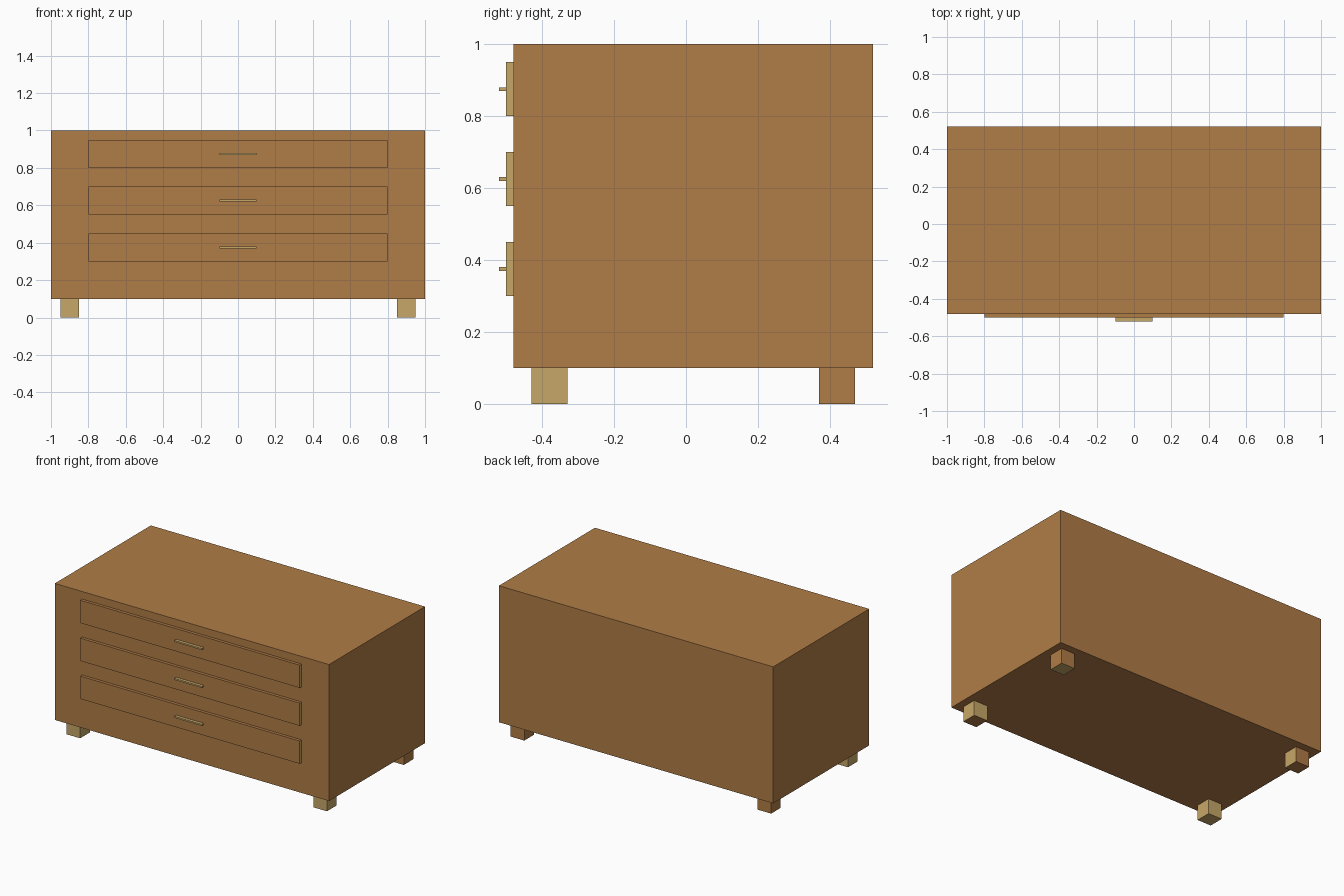
import bpy
import bmesh
from mathutils import Vector

if "Cube" in bpy.data.objects:
    bpy.data.objects.remove(bpy.data.objects["Cube"])


def material(name, rgb):
    m = bpy.data.materials.new(name)
    m.diffuse_color = (*rgb, 1)
    m.use_nodes = True
    m.node_tree.nodes["Principled BSDF"].inputs["Base Color"].default_value = m.diffuse_color
    return m


WOOD = material("warm brown wood", (0.434, 0.202, 0.063))
TAN = material("light tan wood", (0.565, 0.386, 0.138))
AXES = {"+x": (1, 0, 0), "-x": (-1, 0, 0), "+y": (0, 1, 0),
        "-y": (0, -1, 0), "+z": (0, 0, 1), "-z": (0, 0, -1)}


def box(name, lo, hi, main, other=None, other_sides=()):
    """Box between two corners; the listed sides take the other colour."""
    lo, hi = Vector(lo), Vector(hi)
    bm = bmesh.new()
    bmesh.ops.create_cube(bm, size=1)
    for v in bm.verts:
        v.co = (lo + hi) / 2 + v.co * (hi - lo)
    bm.normal_update()
    for f in bm.faces:
        if any(f.normal.dot(Vector(AXES[s])) > 0.9 for s in other_sides):
            f.material_index = 1
    mesh = bpy.data.meshes.new(name)
    bm.to_mesh(mesh)
    bm.free()
    mesh.materials.append(main)
    if other:
        mesh.materials.append(other)
    ob = bpy.data.objects.new(name, mesh)
    bpy.context.collection.objects.link(ob)
    return ob


# Cabinet body
box("cabinet_body", (-1, -0.48, 0.1), (1, 0.52, 1), WOOD)

# Drawer fronts with tan end grain, and slim tan handles
for label, z in (("bottom", 0.30), ("middle", 0.55), ("top", 0.80)):
    box(label + "_drawer", (-0.8, -0.5, z), (0.8, -0.48, z + 0.15),
        WOOD, TAN, ("+x", "-x"))
    box(label + "_handle", (-0.1, -0.52, z + 0.07), (0.1, -0.5, z + 0.08), TAN)


# Legs, each with its own mix of the two wood tones
def leg(name, x, y, main, other=None, sides=()):
    box(name, (x - 0.05, y - 0.05, 0), (x + 0.05, y + 0.05, 0.1), main, other, sides)


leg("front_left_leg", -0.9, -0.38, TAN)
leg("front_right_leg", 0.9, -0.38, TAN, WOOD, ("-z",))
leg("back_left_leg", -0.9, 0.42, WOOD, TAN, ("+x",))
leg("back_right_leg", 0.9, 0.42, WOOD, TAN, ("-z",))
